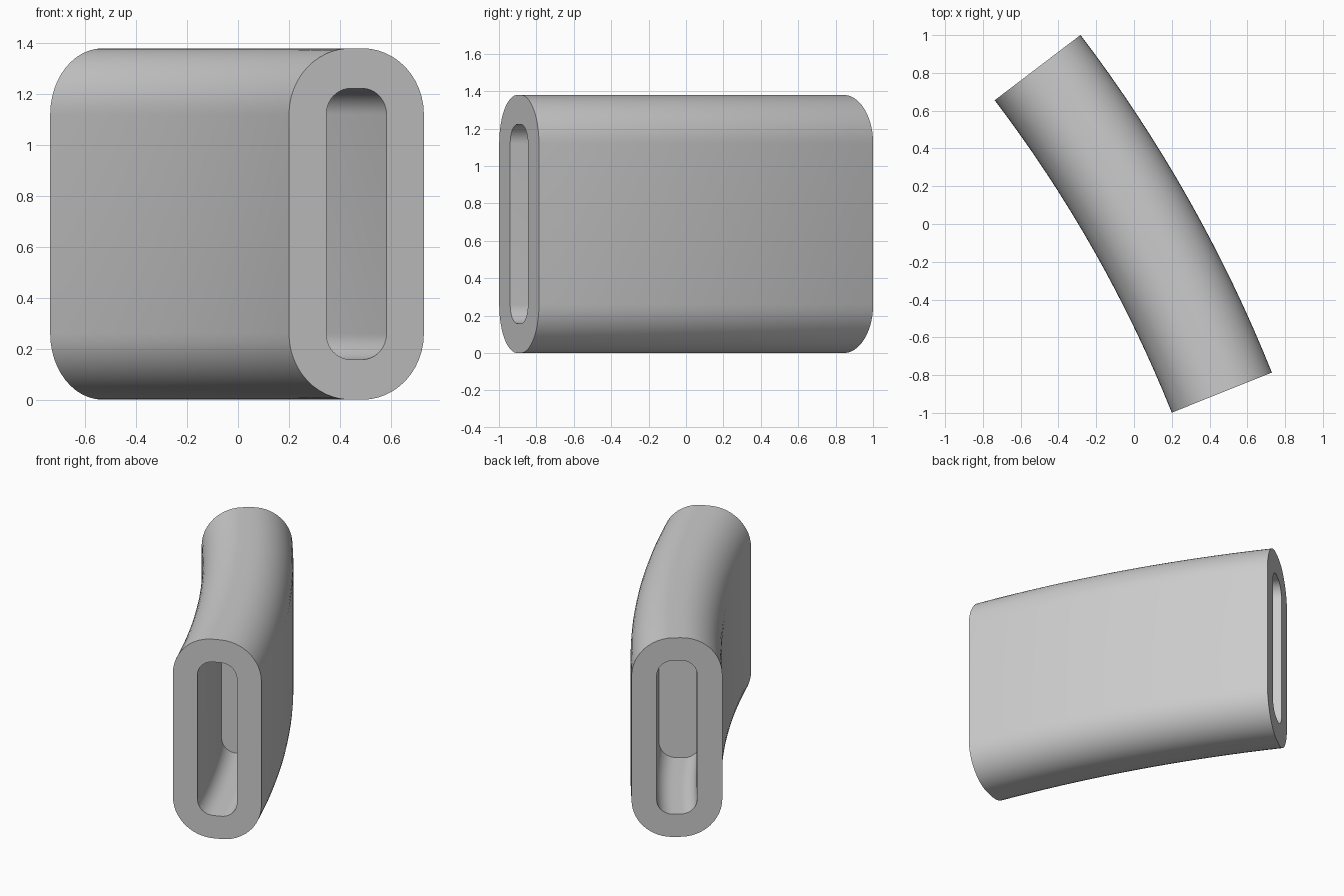
import bpy
import bmesh
from math import sin, cos, radians, pi

cube = bpy.data.objects.get("Cube")
if cube:
    bpy.data.objects.remove(cube, do_unlink=True)

# Overall sizes
WIDTH, HEIGHT, CORNER, WALL = 0.571, 1.38, 0.26, 0.158
BEND = 7.38                                   # bend radius of the centre line
FRONT, BACK = radians(21.85), radians(37.25)  # bend angles of the two ends
FRONT_FLOOR = FRONT + 0.94 / BEND             # pocket floors inside the sleeve
BACK_FLOOR = BACK - 0.84 / BEND
CX = 0.465 - BEND * cos(FRONT)
CY = -0.8925 - BEND * sin(FRONT)


def rounded_profile(inset, steps=12):
    """Rounded rectangle as (sideways, up) points."""
    r = CORNER - inset
    w, h = WIDTH / 2 - CORNER, HEIGHT / 2 - CORNER
    points = []
    for quarter, (sx, sz) in enumerate([(1, 1), (-1, 1), (-1, -1), (1, -1)]):
        for i in range(steps + 1):
            a = (quarter + i / steps) * pi / 2
            points.append((sx * w + r * cos(a), HEIGHT / 2 + sz * h + r * sin(a)))
    return points


def stations(start, end, count):
    return [start + (end - start) * i / count for i in range(count + 1)]


outer, inner = rounded_profile(0), rounded_profile(WALL)

# One skin: front pocket, outer shell, back pocket
path = [(inner, a) for a in stations(FRONT_FLOOR, FRONT, 8)]
path += [(outer, a) for a in stations(FRONT, BACK, 16)]
path += [(inner, a) for a in stations(BACK, BACK_FLOOR, 8)]

bm = bmesh.new()
rings = []
for profile, angle in path:
    rings.append([bm.verts.new((CX + (BEND + s) * cos(angle),
                                CY + (BEND + s) * sin(angle), z))
                  for s, z in profile])
for a, b in zip(rings, rings[1:]):
    for i in range(len(a)):
        j = (i + 1) % len(a)
        bm.faces.new((a[i], a[j], b[j], b[i]))
bm.faces.new(rings[0])
bm.faces.new(rings[-1])
bmesh.ops.recalc_face_normals(bm, faces=bm.faces)

mesh = bpy.data.meshes.new("curved_sleeve")
bm.to_mesh(mesh)
bm.free()
sleeve = bpy.data.objects.new("curved_sleeve", mesh)
bpy.context.collection.objects.link(sleeve)

# Plain grey finish
grey = bpy.data.materials.new("light_grey")
grey.use_nodes = True
colour = (0.6, 0.6, 0.6, 1)
grey.diffuse_color = colour
grey.node_tree.nodes["Principled BSDF"].inputs["Base Color"].default_value = colour
mesh.materials.append(grey)

# Smooth walls with crisp rims
bpy.ops.object.select_all(action='DESELECT')
sleeve.select_set(True)
bpy.context.view_layer.objects.active = sleeve
bpy.ops.object.shade_smooth_by_angle(angle=radians(30))
